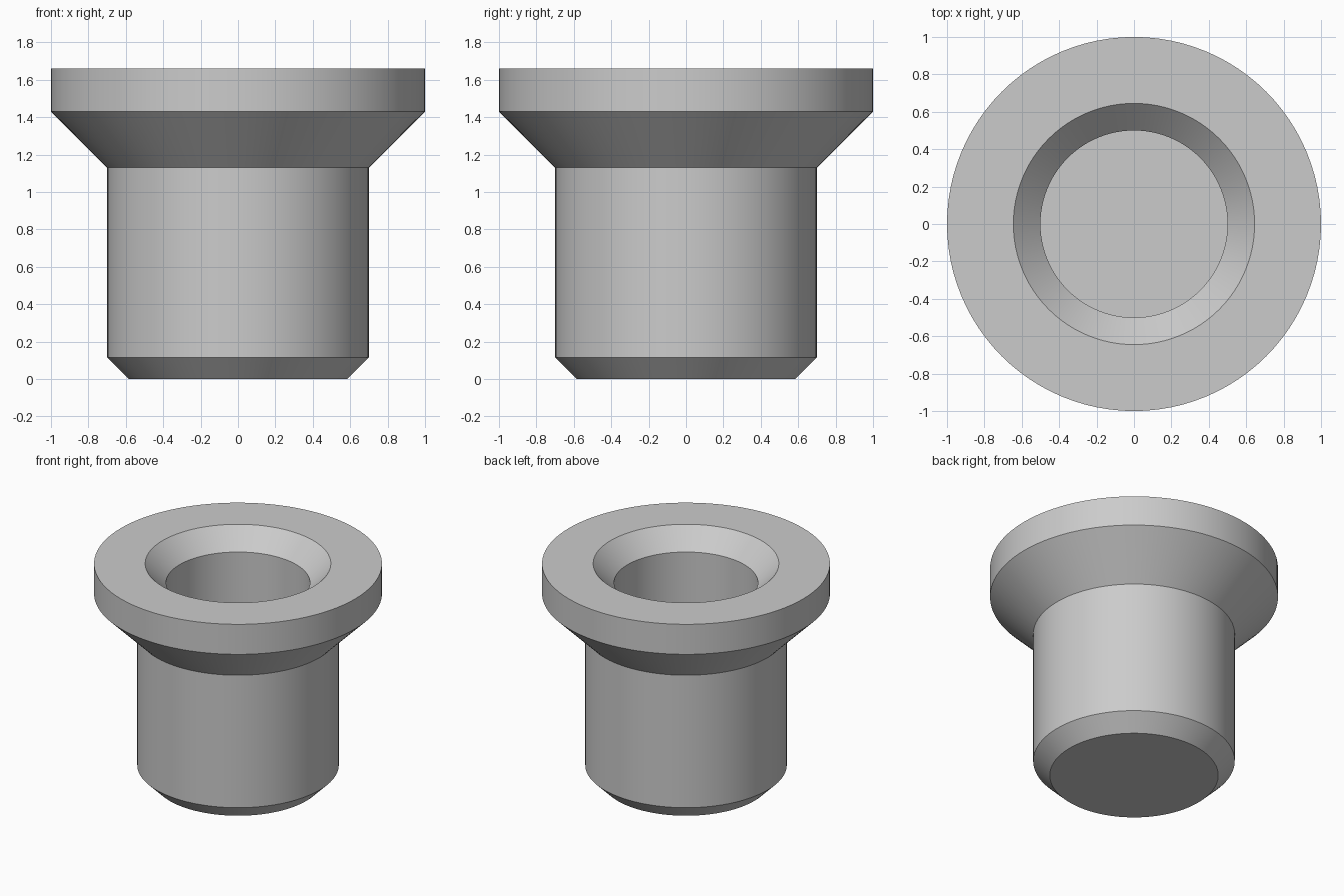
import bpy, bmesh, math
from mathutils import Matrix, Vector

cube = bpy.data.objects.get("Cube")
if cube:
    bpy.data.objects.remove(cube, do_unlink=True)

# Plain grey finish
grey = bpy.data.materials.new("plain_grey")
grey.use_nodes = True
colour = (0.6, 0.6, 0.6, 1.0)
grey.diffuse_color = colour
grey.node_tree.nodes["Principled BSDF"].inputs["Base Color"].default_value = colour


def lathe(name, profile, segments=96):
    """Revolve a (radius, height) profile around z; the ends lie on the axis."""
    bm = bmesh.new()
    verts = [bm.verts.new((r, 0, z)) for r, z in profile]
    edges = [bm.edges.new(pair) for pair in zip(verts, verts[1:])]
    bmesh.ops.spin(bm, geom=verts + edges, cent=(0, 0, 0), axis=(0, 0, 1),
                   angle=math.tau, steps=segments, use_duplicate=False)
    bmesh.ops.remove_doubles(bm, verts=bm.verts, dist=0.0005)
    bmesh.ops.recalc_face_normals(bm, faces=bm.faces)
    mesh = bpy.data.meshes.new(name)
    bm.to_mesh(mesh)
    bm.free()
    obj = bpy.data.objects.new(name, mesh)
    bpy.context.collection.objects.link(obj)
    mesh.materials.append(grey)
    bpy.ops.object.select_all(action="DESELECT")
    bpy.context.view_layer.objects.active = obj
    obj.select_set(True)
    bpy.ops.object.shade_smooth_by_angle(angle=math.radians(30))
    return obj


# Flanged bushing with a chamfered foot, a conical collar and a blind bore
lathe("flanged_bushing", [
    (0, 0), (0.585, 0),            # foot
    (0.7, 0.115), (0.7, 1.13),     # barrel
    (1, 1.43), (1, 1.66),          # collar and flange
    (0.645, 1.66), (0.5, 1.515),   # bore mouth
    (0.5, 0.2), (0, 0.2),          # bore wall and floor
])
